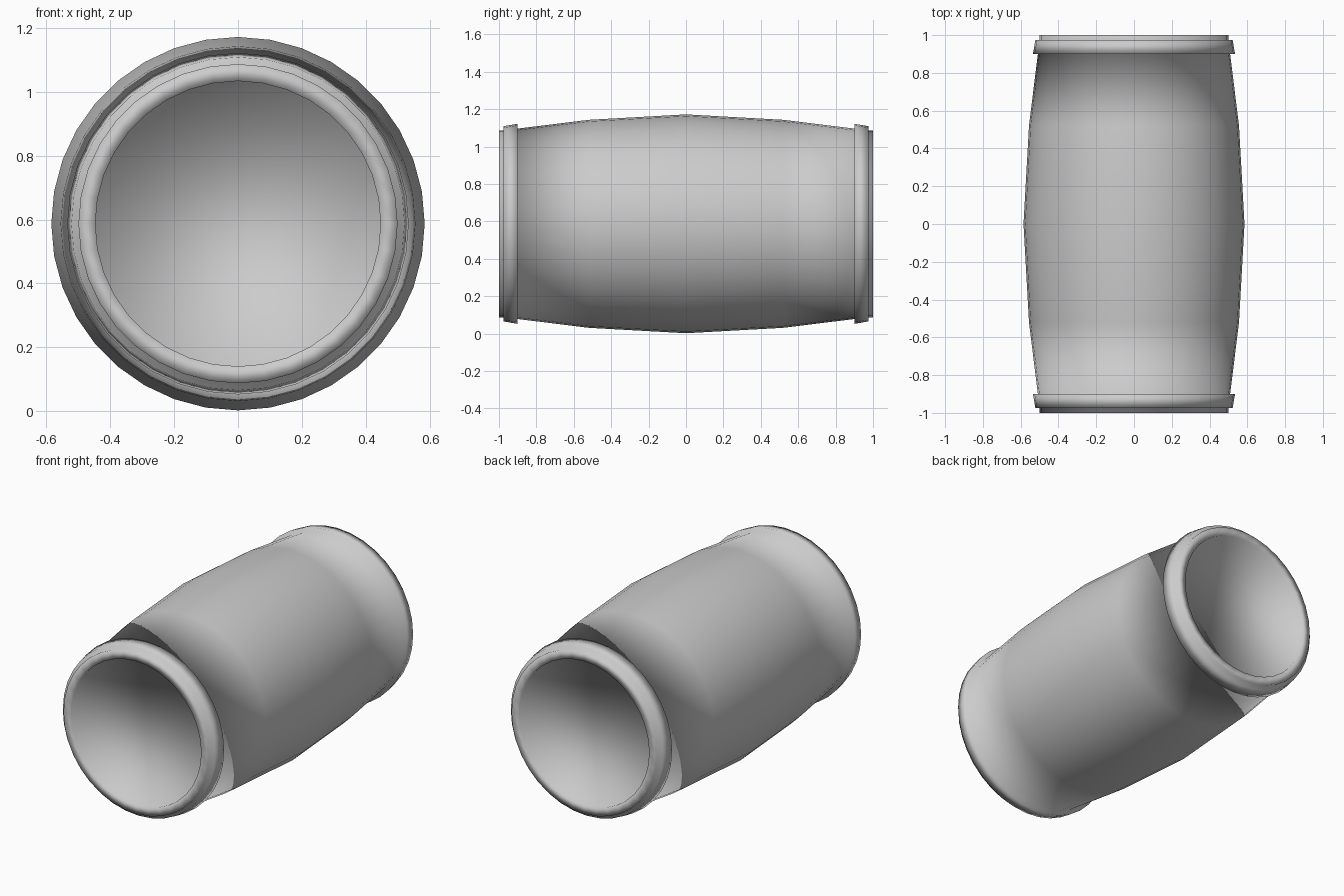
import bpy, bmesh, math

if "Cube" in bpy.data.objects:
    bpy.data.objects.remove(bpy.data.objects["Cube"])

SIDES = 36
AXIS_Z = 0.587

# half profile (distance along axis, radius): belly, hoop, lip, recessed lid
half = [(0.0, 0.585), (0.52, 0.556), (0.90, 0.509), (0.90, 0.535),
        (0.975, 0.522), (0.975, 0.5), (1.0, 0.5), (1.0, 0.447), (0.972, 0.447)]
profile = [(-y, r) for y, r in reversed(half[1:])] + half

bm = bmesh.new()

# lathe the profile around the lying (y) axis
rings = []
for y, r in profile:
    ring = []
    for i in range(SIDES):
        a = 2 * math.pi * i / SIDES
        ring.append(bm.verts.new((r * math.sin(a), y, r * math.cos(a) + AXIS_Z)))
    rings.append(ring)
for a, b in zip(rings, rings[1:]):
    for i in range(SIDES):
        j = (i + 1) % SIDES
        bm.faces.new((a[i], a[j], b[j], b[i]))

# recessed lids at both ends
bm.faces.new(rings[0])
bm.faces.new(rings[-1])

bmesh.ops.recalc_face_normals(bm, faces=bm.faces)
for f in bm.faces:
    f.smooth = True

mesh = bpy.data.meshes.new("barrel")
bm.to_mesh(mesh)
bm.free()
barrel = bpy.data.objects.new("barrel", mesh)
bpy.context.collection.objects.link(barrel)
